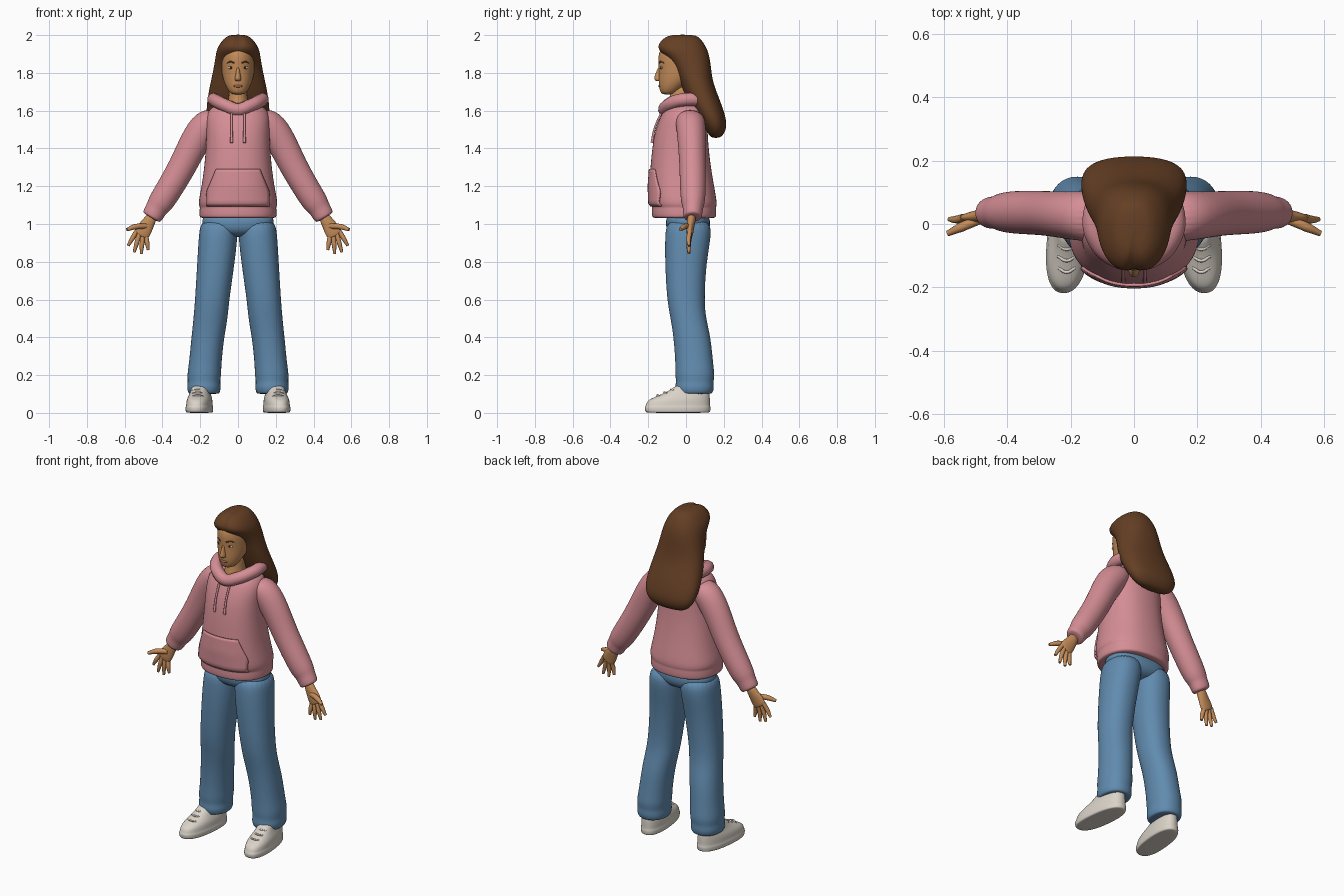
import bpy
import bmesh
from math import cos, sin, pi
from mathutils import Vector, Matrix

cube = bpy.data.objects.get("Cube")
if cube:
    bpy.data.objects.remove(cube, do_unlink=True)


def make_material(name, red, green, blue):
    material = bpy.data.materials.new(name)
    material.use_nodes = True
    color = (red, green, blue, 1)
    material.diffuse_color = color
    shader = next(n for n in material.node_tree.nodes if n.type == 'BSDF_PRINCIPLED')
    shader.inputs["Base Color"].default_value = color
    shader.inputs["Roughness"].default_value = .8
    return material


PINK = make_material("pink fleece", .66, .27, .3)
DENIM = make_material("blue denim", .12, .26, .43)
SKIN = make_material("warm skin", .55, .26, .1)
HAIR = make_material("brown hair", .13, .05, .018)
CANVAS = make_material("off white leather", .7, .65, .58)
DARK = make_material("dark eye", .03, .015, .01)
EYE = make_material("eye white", .6, .5, .42)
LIP = make_material("muted lip", .45, .16, .08)
SEGMENTS = 24


def finish(name, bm, material):
    """Turn a bmesh into a smooth shaded object."""
    bmesh.ops.recalc_face_normals(bm, faces=bm.faces)
    mesh = bpy.data.meshes.new(name)
    bm.to_mesh(mesh)
    bm.free()
    mesh.materials.append(material)
    mesh.shade_smooth()
    obj = bpy.data.objects.new(name, mesh)
    bpy.context.collection.objects.link(obj)
    return obj


def oval(center, u_axis, v_axis, power=2):
    """Points of a superellipse spanned by two axis vectors."""
    def bend(value):
        return (abs(value) ** (2 / power)) * (1 if value > 0 else -1)
    angles = [2 * pi * i / SEGMENTS for i in range(SEGMENTS)]
    return [center + u_axis * bend(cos(a)) + v_axis * bend(sin(a)) for a in angles]


def loft(name, rings, material):
    """Skin a stack of rings, cap both ends and subdivide."""
    bm = bmesh.new()
    loops = [[bm.verts.new(p) for p in ring] for ring in rings]
    for low, high in zip(loops, loops[1:]):
        for i in range(SEGMENTS):
            j = (i + 1) % SEGMENTS
            bm.faces.new((low[i], low[j], high[j], high[i]))
    bm.faces.new(loops[0])
    bm.faces.new(loops[-1])
    obj = finish(name, bm, material)
    subdivision = obj.modifiers.new("smooth", 'SUBSURF')
    subdivision.levels = subdivision.render_levels = 2
    return obj


def stack(rows, side=1, power=2):
    """Level rings from rows of height, centre x, half width, front y, back y."""
    return [oval(Vector((side * x, (front + back) / 2, z)), Vector((width, 0, 0)),
                 Vector((0, (back - front) / 2, 0)), power)
            for z, x, width, front, back in rows]


def limb(rows, side):
    """Rings square to a path from rows of x, y, z, radius across, radius in depth."""
    rings = []
    for i, (x, y, z, across, depth) in enumerate(rows):
        before, after = rows[max(i - 1, 0)], rows[min(i + 1, len(rows) - 1)]
        square = Vector((before[2] - after[2], 0, after[0] - before[0])).normalized()
        ring = oval(Vector((x, y, z)), square * across, Vector((0, depth, 0)))
        rings.append([Vector((side * p.x, p.y, p.z)) for p in ring])
    return rings


def cord(name, points, radius, material, side=1, tip=1, closed=False):
    """Round tube through points."""
    curve = bpy.data.curves.new(name, 'CURVE')
    curve.dimensions = '3D'
    curve.bevel_depth = radius
    curve.bevel_resolution = 3
    curve.resolution_u = 8
    curve.use_fill_caps = True
    spline = curve.splines.new('BEZIER')
    spline.bezier_points.add(len(points) - 1)
    spline.use_cyclic_u = closed
    for knot, (x, y, z) in zip(spline.bezier_points, points):
        knot.co = (side * x, y, z)
        knot.handle_left_type = knot.handle_right_type = 'AUTO'
    spline.bezier_points[-1].radius = tip
    temp = bpy.data.objects.new(name + " path", curve)
    bpy.context.collection.objects.link(temp)
    graph = bpy.context.evaluated_depsgraph_get()
    bm = bmesh.new()
    mesh = bpy.data.meshes.new_from_object(temp.evaluated_get(graph))
    bm.from_mesh(mesh)
    bpy.data.objects.remove(temp, do_unlink=True)
    bpy.data.meshes.remove(mesh)
    return finish(name, bm, material)


def ball(name, place, size, material):
    bm = bmesh.new()
    matrix = Matrix.Translation(place) @ Matrix.Diagonal((*size, 1))
    bmesh.ops.create_uvsphere(bm, u_segments=16, v_segments=10, radius=1, matrix=matrix)
    return finish(name, bm, material)


# Hoodie body with a ribbed hem
BODY = [(1.03, 0, .195, -.17, .15), (1.035, 0, .207, -.182, .162), (1.08, 0, .205, -.182, .162),
        (1.09, 0, .203, -.18, .16), (1.11, 0, .214, -.194, .167), (1.2, 0, .193, -.197, .15),
        (1.35, 0, .174, -.186, .125), (1.48, 0, .168, -.17, .115), (1.56, 0, .172, -.14, .115),
        (1.61, 0, .155, -.115, .11), (1.64, 0, .1, -.08, .09)]
loft("hoodie_body", stack(BODY, power=2.3), PINK)


def chest(x, z):
    """Front surface of the hoodie."""
    for low, high in zip(BODY, BODY[1:]):
        if low[0] <= z <= high[0]:
            t = (z - low[0]) / (high[0] - low[0])
            _, _, width, front, back = [a + (b - a) * t for a, b in zip(low, high)]
            reach = max(0, 1 - abs(x / width) ** 2.3) ** (1 / 2.3)
            return (front + back) / 2 - (back - front) / 2 * reach


# Front pocket with slanted hand openings
bm = bmesh.new()
grid = []
for step in range(13):
    z = 1.095 + .195 * step / 12
    half = .165 - .05 * max(0, (z - 1.17) / .12)
    xs = [half * (i / 10 - 1) for i in range(21)]
    grid.append([bm.verts.new((x, chest(x, z) - .002, z)) for x in xs])
for low, high in zip(grid, grid[1:]):
    for i in range(20):
        bm.faces.new((low[i], low[i + 1], high[i + 1], high[i]))
pocket = finish("front_pocket", bm, PINK)
pocket.modifiers.new("thickness", 'SOLIDIFY').thickness = .009
pocket.modifiers["thickness"].offset = 0

# Lowered hood around the neck
HOOD = [(0, -.113, 1.605), (.06, -.1, 1.625), (.112, -.05, 1.65), (.128, .02, 1.66),
        (.1, .08, 1.655), (0, .105, 1.65)]
hood_loop = HOOD + [(-x, y, z) for x, y, z in HOOD[-2:0:-1]]
cord("hood", hood_loop, .035, PINK, closed=True)

# Neck and head
loft("neck", stack([(1.59, 0, .07, -.11, .04), (1.64, 0, .055, -.095, .04),
                    (1.68, 0, .048, -.085, .04), (1.74, 0, .048, -.08, .05)]), SKIN)
HEAD = [(1.685, 0, .03, -.125, -.06), (1.7, 0, .048, -.137, -.04), (1.73, 0, .066, -.144, 0),
        (1.77, 0, .081, -.146, .06), (1.82, 0, .089, -.144, .1), (1.88, 0, .092, -.151, .11),
        (1.93, 0, .085, -.137, .1), (1.97, 0, .06, -.09, .06)]
loft("head", stack(HEAD), SKIN)
loft("nose", stack([(1.835, 0, .008, -.148, -.12), (1.79, 0, .012, -.163, -.12),
                    (1.768, 0, .019, -.172, -.12), (1.755, 0, .015, -.158, -.12)]), SKIN)
ball("mouth", (0, -.139, 1.73), (.025, .008, .007), LIP)

# Long hair, parted along the middle
MANE = [(2.003, 0, .04, -.085, .045), (1.985, 0, .073, -.125, .075), (1.95, 0, .1, -.156, .1),
        (1.92, 0, .114, -.152, .115), (1.885, 0, .12, -.11, .125), (1.84, 0, .127, -.073, .132),
        (1.79, 0, .137, -.05, .137), (1.74, 0, .148, -.03, .148), (1.69, 0, .158, -.01, .166),
        (1.63, 0, .167, .02, .19), (1.57, 0, .169, .06, .209), (1.52, 0, .158, .09, .217),
        (1.48, 0, .13, .115, .204), (1.455, 0, .08, .135, .18)]
hair_rings = stack(MANE, power=2.3)
for ring in hair_rings[:4]:
    ring[SEGMENTS * 3 // 4] += Vector((0, .014, -.006))
loft("hair", hair_rings, HAIR)

# Jeans seat
loft("jeans_seat", stack([(1.07, 0, .185, -.1, .12), (1, 0, .196, -.11, .132),
                          (.96, 0, .17, -.1, .12), (.93, 0, .08, -.06, .08)], power=2.3), DENIM)

SLEEVE = [(.1, .02, 1.57, .05, .075), (.165, .025, 1.535, .087, .08), (.235, .03, 1.43, .079, .073),
          (.29, .035, 1.31, .074, .07), (.37, .037, 1.175, .071, .069), (.415, .037, 1.105, .068, .062),
          (.43, .037, 1.085, .057, .052), (.455, .035, 1.04, .057, .051), (.46, .035, 1.032, .045, .042)]
PALM = [(.45, .03, 1.05, .03, .024), (.475, .027, 1.005, .033, .022), (.495, .022, .975, .043, .02),
        (.512, .02, .945, .043, .017), (.518, .02, .935, .034, .012)]
LEG = [(1.03, .098, .097, -.1, .125), (.95, .104, .104, -.112, .138), (.8, .116, .1, -.112, .108),
       (.6, .137, .091, -.102, .097), (.5, .145, .091, -.082, .106), (.4, .16, .087, -.066, .132),
       (.26, .174, .086, -.056, .144), (.2, .179, .091, -.058, .153), (.165, .18, .085, -.052, .145),
       (.135, .181, .091, -.06, .15), (.105, .18, .084, -.05, .142), (.1, .18, .075, -.04, .13)]
SHOE = [(0, .2, .064, -.205, .122), (.004, .2, .07, -.218, .13), (.032, .2, .071, -.221, .132),
        (.036, .2, .067, -.214, .128), (.065, .2, .066, -.208, .128), (.085, .2, .06, -.165, .127),
        (.105, .2, .052, -.115, .125), (.13, .2, .048, -.07, .122), (.15, .2, .045, -.05, .12)]
FINGERS = {"index": ((.538, .96), (.582, .885)), "middle": ((.522, .95), (.55, .85)),
           "ring": ((.505, .94), (.512, .842)), "little": ((.486, .93), (.475, .862))}

for label, side in (("left", 1), ("right", -1)):
    # Sleeve, palm and fingers
    loft(label + "_sleeve", limb(SLEEVE, side), PINK)
    loft(label + "_palm", limb(PALM, side), SKIN)
    for finger, ((x, z), (tip_x, tip_z)) in FINGERS.items():
        middle = ((x + tip_x) / 2, .014, (z + tip_z) / 2)
        cord(f"{label}_{finger}_finger", [(x, .02, z), middle, (tip_x, .015, tip_z)],
             .0125, SKIN, side, tip=.6)
    cord(label + "_thumb", [(.485, .015, .99), (.545, -.01, .985), (.588, -.03, .97)],
         .015, SKIN, side, tip=.6)

    # Trouser leg
    loft(label + "_trouser_leg", stack(LEG, side, power=2.2), DENIM)

    # Shoe, turned slightly outward, with laces
    shoe_rings = stack(SHOE, side, power=2.4)
    for point in (p for ring in shoe_rings for p in ring):
        point.x -= side * .1 * point.y
    loft(label + "_shoe", shoe_rings, CANVAS)
    for row in range(3):
        y, z = -.152 + .036 * row, .094 + .015 * row
        cord(f"{label}_lace_{row}", [(.185, y + .015, z - .006), (.212, y, z), (.24, y + .015, z - .006)],
             .005, CANVAS, side)

    # Eye, brow and drawstring
    ball(label + "_eye", (side * .037, -.128, 1.828), (.016, .007, .008), EYE)
    ball(label + "_iris", (side * .037, -.133, 1.828), (.007, .004, .007), DARK)
    cord(label + "_brow", [(.018, -.143, 1.852), (.04, -.133, 1.859), (.06, -.114, 1.851)],
         .004, HAIR, side, tip=.4)
    string = [(.034, chest(.034, z) - .006, z) for z in (1.6, 1.55, 1.5, 1.43)]
    cord(label + "_drawstring", string, .006, PINK, side, tip=1.3)
